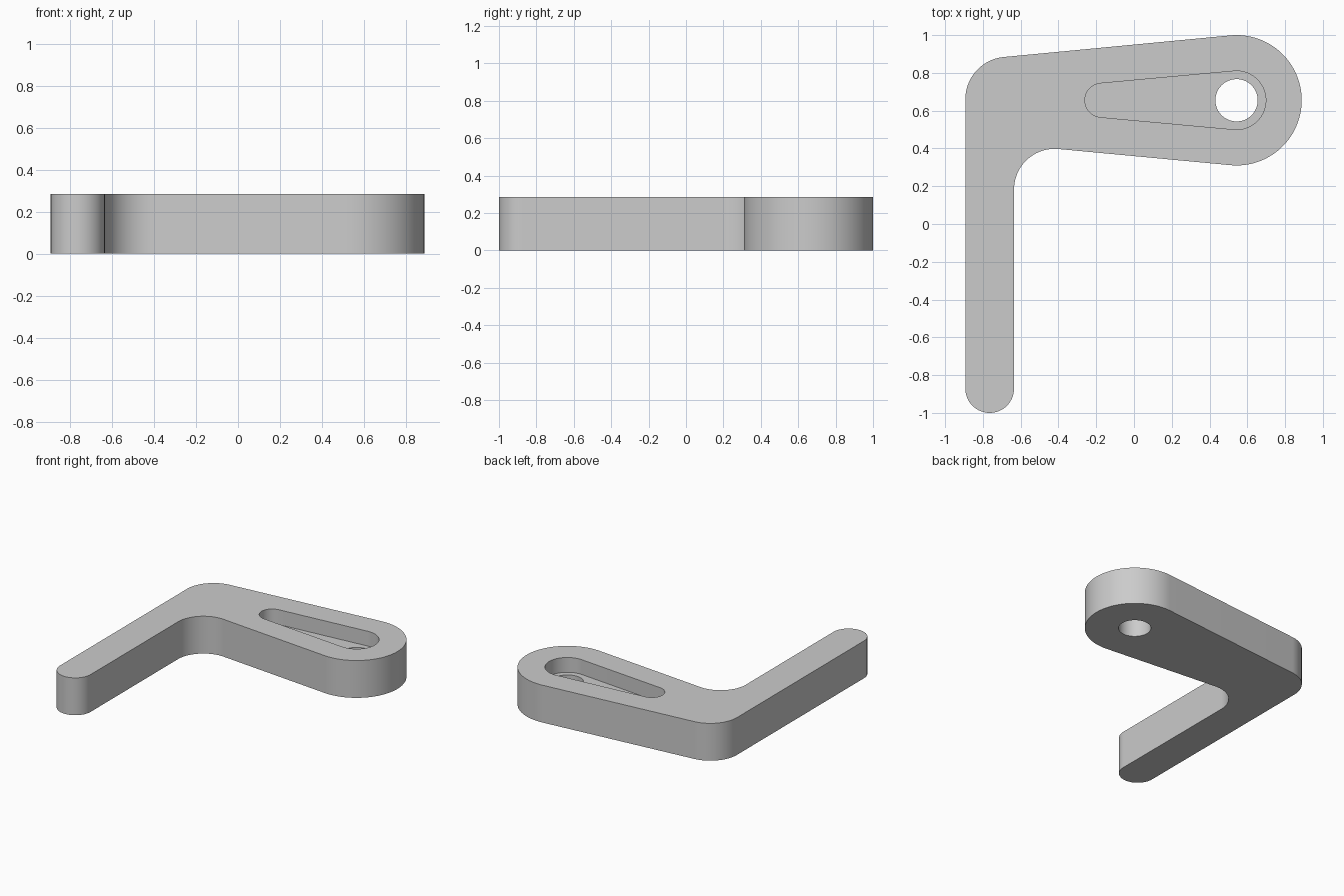
import bpy
import bmesh
from math import asin, cos, sin, pi, radians

if "Cube" in bpy.data.objects:
    bpy.data.objects.remove(bpy.data.objects["Cube"], do_unlink=True)

HEIGHT = 0.285
POCKET_FLOOR = 0.172
HUB = (0.543, 0.655)
HUB_R = 0.345

grey = bpy.data.materials.new("plain grey")
grey.use_nodes = True
colour = (0.6, 0.6, 0.6, 1)
grey.diffuse_color = colour
grey.node_tree.nodes["Principled BSDF"].inputs["Base Color"].default_value = colour


def arc(centre, radius, start, end, steps=32):
    """Points along an arc, both ends included."""
    angles = [start + (end - start) * i / steps for i in range(steps + 1)]
    return [(centre[0] + radius * cos(a), centre[1] + radius * sin(a)) for a in angles]


def prism(name, outline, bottom, top):
    """Extrude a closed outline between two heights."""
    bm = bmesh.new()
    face = bm.faces.new([bm.verts.new((x, y, bottom)) for x, y in outline])
    extruded = bmesh.ops.extrude_face_region(bm, geom=[face])["geom"]
    for v in extruded:
        if isinstance(v, bmesh.types.BMVert):
            v.co.z = top
    bmesh.ops.recalc_face_normals(bm, faces=bm.faces)
    mesh = bpy.data.meshes.new(name)
    bm.to_mesh(mesh)
    bm.free()
    mesh.materials.append(grey)
    obj = bpy.data.objects.new(name, mesh)
    bpy.context.collection.objects.link(obj)
    return obj


# Bent arm: round hub, outer corner, rounded leg tip, inner fillet
taper = radians(5.4)
outline = (
    arc(HUB, HUB_R, -pi / 2 - taper, pi / 2 + taper, 64)
    + arc((-0.668, 0.66), 0.225, pi / 2 + taper, pi)
    + arc((-0.764, -0.871), 0.129, pi, 2 * pi)
    + arc((-0.42, 0.183), 0.215, pi, pi / 2 - taper)
)
arm = prism("lever_arm", outline, 0, HEIGHT)

# Tapered pocket and round through hole
small_end = (-0.17, HUB[1])
lean = pi / 2 + asin((0.155 - 0.09) / (HUB[0] - small_end[0]))
pocket = arc(HUB, 0.155, -lean, lean, 48) + arc(small_end, 0.09, lean, 2 * pi - lean)
cutters = [
    prism("pocket_cutter", pocket, POCKET_FLOOR, HEIGHT + 0.1),
    prism("hole_cutter", arc(HUB, 0.112, 0, 2 * pi, 64)[:-1], -0.1, HEIGHT + 0.2),
]

bpy.ops.object.select_all(action="DESELECT")
bpy.context.view_layer.objects.active = arm
arm.select_set(True)
for cutter in cutters:
    cutter.hide_render = True
    cut = arm.modifiers.new(cutter.name, "BOOLEAN")
    cut.operation = "DIFFERENCE"
    cut.solver = "EXACT"
    cut.object = cutter
    bpy.ops.object.modifier_apply(modifier=cut.name)
    bpy.data.objects.remove(cutter, do_unlink=True)

bpy.ops.object.shade_smooth_by_angle(angle=radians(30))
